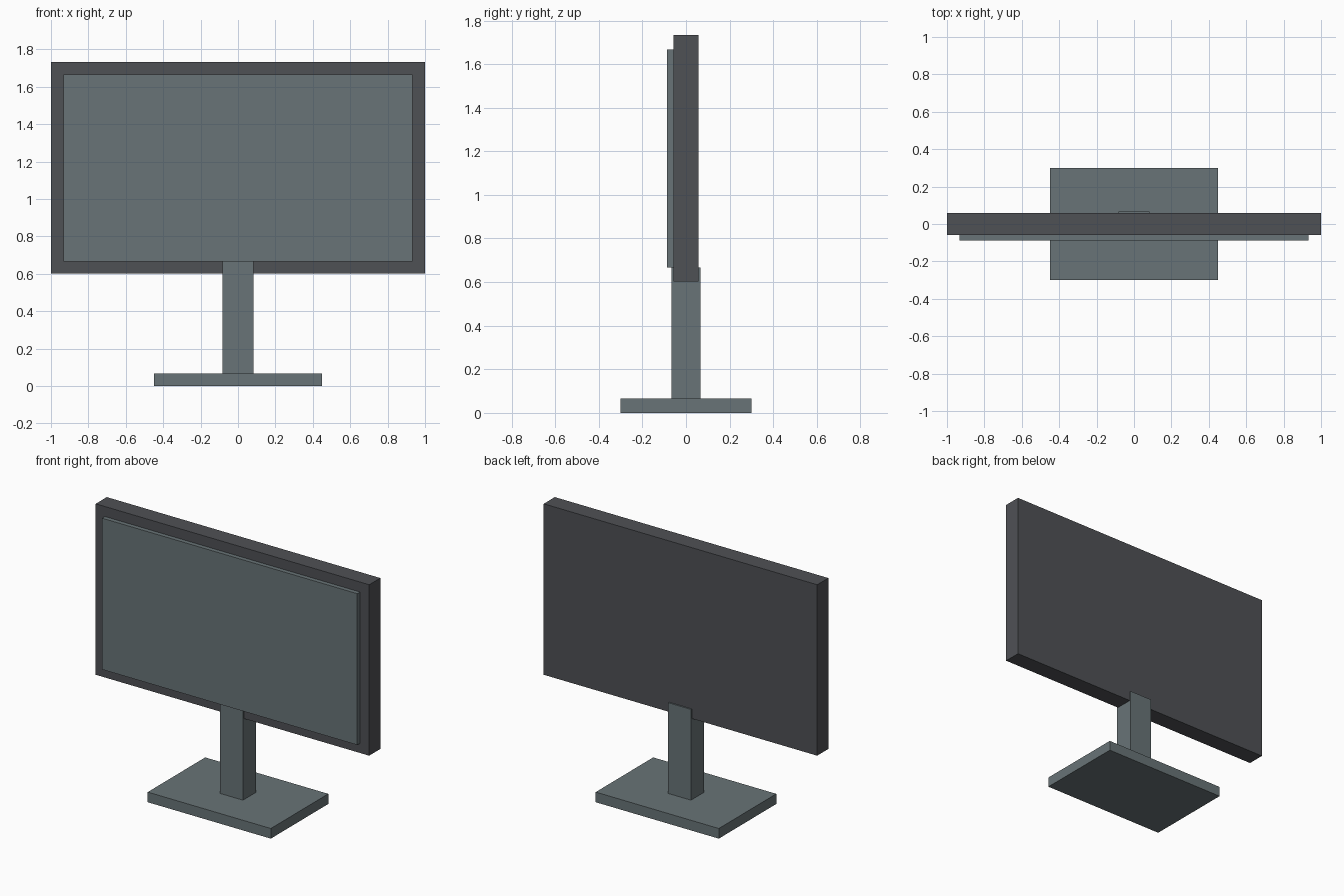
import bpy
import bmesh
from mathutils import Vector

if "Cube" in bpy.data.objects:
    bpy.data.objects.remove(bpy.data.objects["Cube"])


def material(name, rgb):
    m = bpy.data.materials.new(name)
    m.diffuse_color = (*rgb, 1.0)
    m.use_nodes = True
    m.node_tree.nodes["Principled BSDF"].inputs["Base Color"].default_value = m.diffuse_color
    return m


def box(name, low, high, mat):
    """Axis-aligned box between two corners."""
    low, high = Vector(low), Vector(high)
    bm = bmesh.new()
    bmesh.ops.create_cube(bm, size=1.0)
    bmesh.ops.scale(bm, vec=high - low, verts=bm.verts)
    mesh = bpy.data.meshes.new(name)
    bm.to_mesh(mesh)
    bm.free()
    mesh.materials.append(mat)
    obj = bpy.data.objects.new(name, mesh)
    obj.location = (low + high) / 2
    bpy.context.collection.objects.link(obj)
    return obj


dark_grey = material("dark grey", (0.078, 0.082, 0.091))
slate_grey = material("slate grey", (0.140, 0.174, 0.184))

# Stand: flat foot and upright post that overlaps the housing
box("stand_base", (-0.45, -0.30, 0.0), (0.45, 0.30, 0.067), slate_grey)
box("stand_post", (-0.083, -0.067, 0.067), (0.083, 0.067, 0.667), slate_grey)

# Display: dark housing with a raised panel on the front
box("housing", (-1.0, -0.058, 0.603), (1.0, 0.058, 1.733), dark_grey)
box("screen", (-0.933, -0.087, 0.667), (0.933, -0.058, 1.667), slate_grey)
